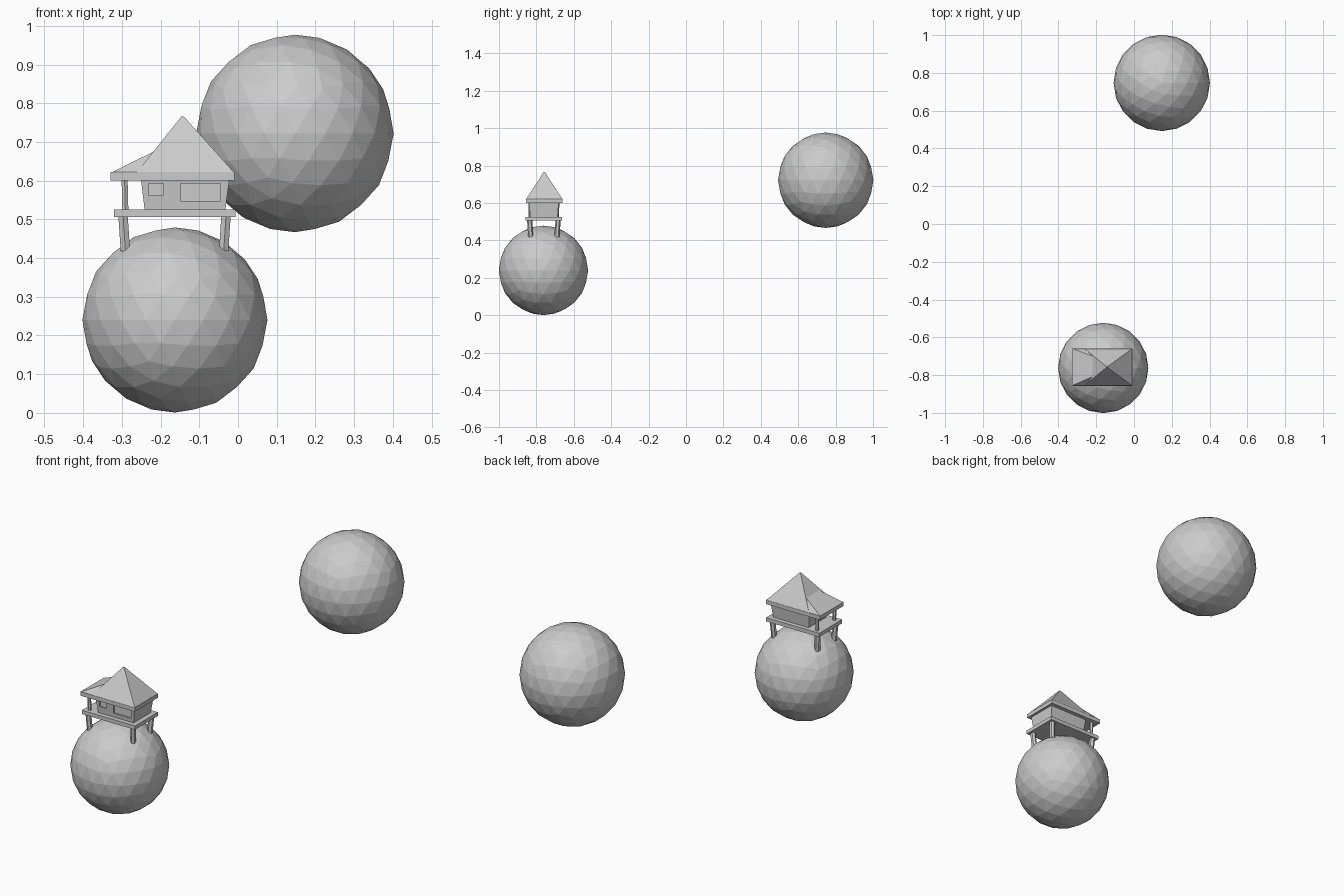
import bpy, bmesh
from mathutils import Vector

if "Cube" in bpy.data.objects:
    bpy.data.objects.remove(bpy.data.objects["Cube"])


def new_object(name, bm):
    bmesh.ops.recalc_face_normals(bm, faces=bm.faces)
    mesh = bpy.data.meshes.new(name)
    bm.to_mesh(mesh)
    bm.free()
    ob = bpy.data.objects.new(name, mesh)
    bpy.context.collection.objects.link(ob)
    return ob


def tapered_box(name, low, high, z0, z1):
    """Closed solid between two rectangles (x0, x1, y0, y1)."""
    bm = bmesh.new()
    rings = []
    for (x0, x1, y0, y1), z in ((low, z0), (high, z1)):
        rings.append([bm.verts.new((x, y, z)) for x, y in
                      ((x0, y0), (x1, y0), (x1, y1), (x0, y1))])
    bm.faces.new(rings[0])
    bm.faces.new(rings[1])
    for i in range(4):
        j = (i + 1) % 4
        bm.faces.new((rings[0][i], rings[0][j], rings[1][j], rings[1][i]))
    return new_object(name, bm)


def box(name, rect, z0, z1):
    return tapered_box(name, rect, rect, z0, z1)


def pole(name, bottom, top, r0, r1, sides=6):
    bm = bmesh.new()
    bmesh.ops.create_cone(bm, cap_ends=True, segments=sides, radius1=r0, radius2=r1,
                          depth=top[2] - bottom[2])
    b, t = Vector(bottom), Vector(top)
    for v in bm.verts:
        v.co += (t if v.co.z > 0 else b) - Vector((0, 0, v.co.z))
        v.co.z = t.z if v.co.z > (b.z + t.z) / 2 + 1e9 else v.co.z
    return new_object(name, bm)


# Two faceted balls
for name, centre, r in (("lower_ball", (-0.163, -0.762, 0.24), 0.239),
                        ("upper_ball", (0.147, 0.747, 0.722), 0.255)):
    bpy.ops.mesh.primitive_ico_sphere_add(subdivisions=3, radius=r, location=centre)
    bpy.context.object.name = name

# Splayed legs under the deck
CX, CY = -0.164, -0.76
for sx, xn in ((-1, "left"), (1, "right")):
    for sy, yn in ((-1, "front"), (1, "back")):
        pole(f"leg_{yn}_{xn}",
             (CX + sx * 0.127, CY + sy * 0.070, 0.418),
             (CX + sx * 0.133, CY + sy * 0.076, 0.510), 0.014, 0.014)

# Deck
box("deck", (-0.32, -0.007, -0.857, -0.664), 0.506, 0.526)

# Porch posts
for sy, yn in ((-1, "front"), (1, "back")):
    pole(f"porch_post_{yn}", (-0.291, CY + sy * 0.072, 0.522),
         (-0.293, CY + sy * 0.074, 0.604), 0.009, 0.009)

# Cabin with walls leaning outward
cabin = tapered_box("cabin", (-0.241, -0.033, -0.832, -0.688),
                    (-0.251, -0.022, -0.840, -0.680), 0.522, 0.606)

# Recessed windows in the front wall
for name, x0, x1, z0, z1 in (("small_window_cutter", -0.231, -0.192, 0.561, 0.592),
                             ("wide_window_cutter", -0.148, -0.045, 0.548, 0.592)):
    cutter = box(name, (x0, x1, -0.87, -0.829), z0, z1)
    cutter.hide_render = True
    cutter.display_type = 'WIRE'
    mod = cabin.modifiers.new(name, 'BOOLEAN')
    mod.operation = 'DIFFERENCE'
    mod.solver = 'EXACT'
    mod.object = cutter

# Eave slab
box("eaves", (-0.329, -0.009, -0.856, -0.659), 0.601, 0.622)

# Low roof with a cut-off top, reaching over the porch
tapered_box("low_roof", (-0.327, -0.011, -0.855, -0.660),
            (-0.218, -0.088, -0.808, -0.700), 0.621, 0.675)

# Main pointed roof over the cabin
tapered_box("main_roof", (-0.262, -0.010, -0.855, -0.660),
            (-0.146, -0.140, -0.760, -0.755), 0.621, 0.766)
